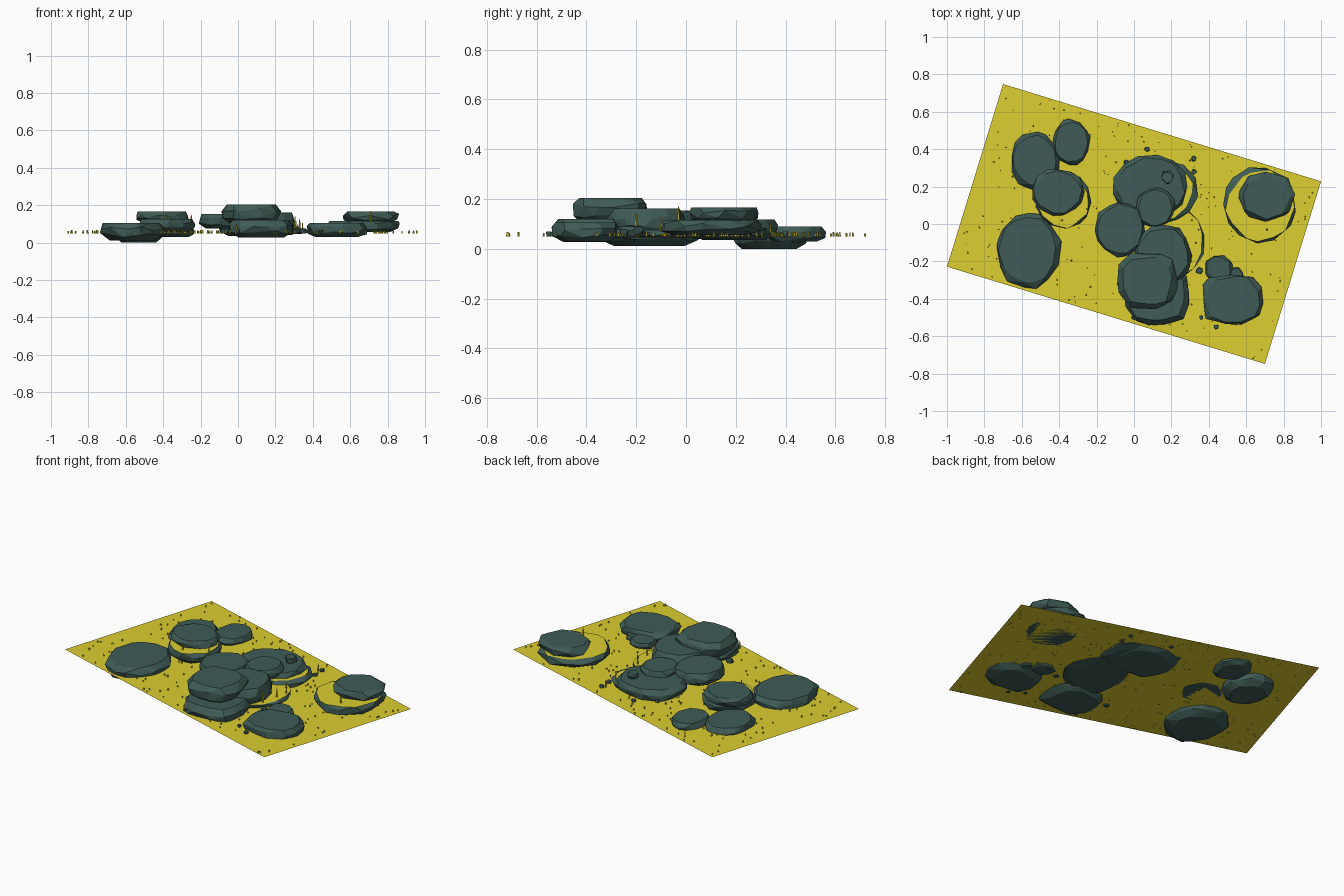
import bpy, bmesh, math, random
from mathutils import Vector, Matrix

if "Cube" in bpy.data.objects:
    bpy.data.objects.remove(bpy.data.objects["Cube"])

random.seed(7)
GROUND_Z = 0.056


def material(name, color):
    m = bpy.data.materials.new(name)
    m.diffuse_color = (*color, 1)
    m.use_nodes = True
    m.node_tree.nodes["Principled BSDF"].inputs["Base Color"].default_value = m.diffuse_color
    return m


STONE = material("slate_green", (0.05, 0.105, 0.092))
MOSS = material("yellow_moss", (0.72, 0.62, 0.03))


def finish(name, bm, mats):
    me = bpy.data.meshes.new(name)
    bm.to_mesh(me)
    bm.free()
    for m in mats:
        me.materials.append(m)
    ob = bpy.data.objects.new(name, me)
    bpy.context.collection.objects.link(ob)
    return ob


def hull_stone(bm, x0, x1, y0, y1, z0, z1, power=2.0, sides=13, taper=0.88, jit=0.05):
    """Faceted flat-topped boulder: convex hull of jittered rings filling a box."""
    cx, cy, rx, ry = (x0 + x1) / 2, (y0 + y1) / 2, (x1 - x0) / 2, (y1 - y0) / 2
    verts = []
    turn = random.random()
    for t, s in ((0, 0.72), (0.3, 0.96), (0.68, 1.0), (1, taper)):
        for i in range(sides):
            a = 2 * math.pi * (i + turn + random.uniform(-0.25, 0.25)) / sides
            c, d = math.cos(a), math.sin(a)
            r = s * (abs(c) ** power + abs(d) ** power) ** (-1 / power)
            r *= 1 + random.uniform(-jit, jit)
            z = z0 + (z1 - z0) * t
            if 0 < t < 1:
                z += random.uniform(-0.12, 0.12) * (z1 - z0)
            verts.append(bm.verts.new((cx + rx * r * c, cy + ry * r * d, z)))
    res = bmesh.ops.convex_hull(bm, input=verts)
    junk = {v for v in res["geom_interior"] + res["geom_unused"]
            if isinstance(v, bmesh.types.BMVert)}
    bmesh.ops.delete(bm, geom=list(junk), context='VERTS')


def boulder(name, *box, mossy=False, **kw):
    bm = bmesh.new()
    hull_stone(bm, *box, **kw)
    bmesh.ops.dissolve_limit(bm, angle_limit=0.03, verts=bm.verts[:], edges=bm.edges[:])
    bmesh.ops.recalc_face_normals(bm, faces=bm.faces[:])
    if mossy:
        for f in bm.faces:
            f.material_index = int(f.normal.z > 0.95)
    return finish(name, bm, [STONE, MOSS])


# Ground sheet
U, V = Vector((0.85, -0.26, 0)), Vector((0.15, 0.488, 0))
bm = bmesh.new()
bm.faces.new([bm.verts.new(U * a + V * b + Vector((0, 0, GROUND_Z)))
              for a, b in ((-1, -1), (1, -1), (1, 1), (-1, 1))])
finish("ground_sheet", bm, [MOSS])

# Left group
boulder("left_front_boulder", -0.74, -0.39, -0.345, 0.06, 0.012, 0.104)
boulder("left_back_boulder", -0.66, -0.40, 0.185, 0.49, 0.0, 0.088)
boulder("left_far_boulder", -0.435, -0.235, 0.315, 0.56, 0.03, 0.09)
boulder("left_stack_base", -0.53, -0.23, -0.03, 0.28, 0.056, 0.125, mossy=True, taper=0.93)
boulder("left_stack_top", -0.55, -0.265, 0.045, 0.295, 0.108, 0.165)

# Right stack
boulder("right_stack_base", 0.48, 0.87, -0.105, 0.305, 0.056, 0.115, mossy=True, taper=0.93)
boulder("right_stack_top", 0.555, 0.86, 0.01, 0.285, 0.105, 0.166, sides=8, taper=0.85)

# Right front stones
boulder("right_front_boulder", 0.365, 0.69, -0.54, -0.265, 0.03, 0.105, power=3, sides=11)
boulder("right_front_small", 0.38, 0.525, -0.30, -0.17, 0.045, 0.09, power=3, sides=8)
boulder("right_front_pebble", 0.51, 0.585, -0.31, -0.23, 0.045, 0.08, sides=7)

# Central outcrop
boulder("centre_back_base", -0.06, 0.34, 0.0, 0.345, 0.04, 0.09, mossy=True)
boulder("centre_back_boulder", -0.11, 0.29, 0.02, 0.375, 0.035, 0.117)
boulder("centre_moss_base", 0.02, 0.38, -0.30, 0.10, 0.045, 0.075, mossy=True, taper=0.95)
boulder("centre_left_boulder", -0.21, 0.06, -0.175, 0.12, 0.075, 0.153)
boulder("centre_middle_boulder", 0.01, 0.22, -0.02, 0.195, 0.08, 0.148)
boulder("centre_right_boulder", 0.0, 0.31, -0.33, 0.0, 0.045, 0.162)
boulder("centre_front_base", -0.05, 0.295, -0.535, -0.22, 0.028, 0.12, power=3)
boulder("centre_front_top", -0.085, 0.225, -0.455, -0.155, 0.10, 0.204, power=3, taper=0.83)

# Loose rubble around the outcrop
bm = bmesh.new()
for x, y, z, r in ((0.07, 0.4, 0.05, 0.014), (0.32, 0.35, 0.05, 0.015), (0.18, 0.25, 0.11, 0.035),
                   (0.35, -0.25, 0.05, 0.018), (0.36, -0.5, 0.05, 0.012), (0.0, -0.5, 0.05, 0.012),
                   (0.32, 0.28, 0.05, 0.014), (-0.04, 0.33, 0.05, 0.015), (0.44, -0.55, 0.05, 0.013),
                   (-0.07, -0.32, 0.05, 0.02)):
    hull_stone(bm, x - r, x + r, y - r, y + r, z, z + 0.008 + r * 0.8, sides=6, jit=0.15)
finish("rubble", bm, [STONE])


# Moss tufts: short studs over the ground, plus a few tall pointed sprigs
def stud(bm, x, y, z, r, h, tip):
    m = Matrix.Translation((x, y, z + h / 2)) @ Matrix.Rotation(random.uniform(0, 3), 4, 'Z')
    bmesh.ops.create_cone(bm, cap_ends=True, segments=5, radius1=r, radius2=r * tip,
                          depth=h, matrix=m)


bm = bmesh.new()
for _ in range(260):
    p = U * random.uniform(-0.98, 0.98) + V * random.uniform(-0.98, 0.98)
    stud(bm, p.x, p.y, GROUND_Z - 0.006, random.uniform(0.003, 0.006),
         random.uniform(0.012, 0.019), 0.7)
finish("ground_tufts", bm, [MOSS])

bm = bmesh.new()
for x, y, z, h in ((0.305, -0.2, 0.055, 0.085), (0.33, -0.1, 0.055, 0.075), (0.345, -0.03, 0.055, 0.05),
                   (0.31, 0.02, 0.055, 0.06), (-0.01, -0.5, 0.05, 0.05), (-0.385, 0.02, 0.12, 0.045),
                   (0.71, -0.03, 0.11, 0.06), (0.3, 0.34, 0.05, 0.05), (0.32, 0.2, 0.05, 0.05),
                   (-0.25, 0.08, 0.11, 0.04)):
    stud(bm, x, y, z, 0.006, h, 0.35)
finish("tall_sprigs", bm, [MOSS])
